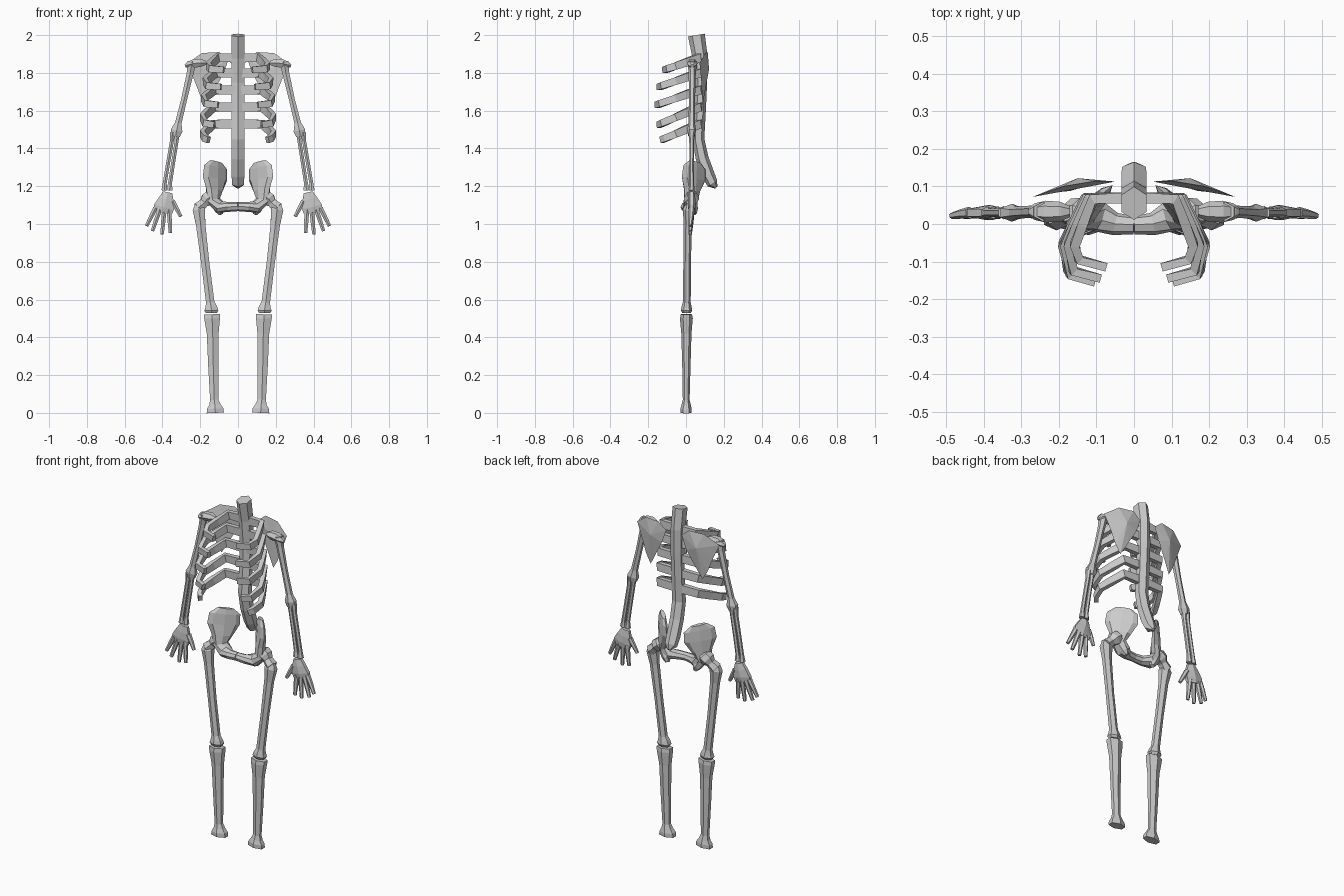
import bpy, math
from mathutils import Vector


def make(name, verts, faces, mirror=True):
    """Flat-shaded mesh object, optionally mirrored over x = 0."""
    me = bpy.data.meshes.new(name)
    me.from_pydata(verts, [], faces)
    import bmesh
    bm = bmesh.new()
    bm.from_mesh(me)
    bmesh.ops.recalc_face_normals(bm, faces=bm.faces)
    bm.to_mesh(me)
    bm.free()
    ob = bpy.data.objects.new(name, me)
    bpy.context.collection.objects.link(ob)
    if mirror:
        ob.modifiers.new("mirror", 'MIRROR').use_mirror_merge = False
    return ob


def tube(name, pts, n=6, ref=(0, 1, 0), mirror=True):
    """Loft along (x, y, z, radius along ref, radius across)."""
    c = [Vector(p[:3]) for p in pts]
    verts, faces = [], []
    off = math.pi / 4 if n == 4 else 0
    for i, p in enumerate(pts):
        t = Vector()
        if i:
            t += (c[i] - c[i - 1]).normalized()
        if i < len(c) - 1:
            t += (c[i + 1] - c[i]).normalized()
        t.normalize()
        u = Vector(ref)
        u = (u - t * u.dot(t)).normalized()
        v = t.cross(u)
        for k in range(n):
            a = off + math.tau * k / n
            verts.append(c[i] + u * p[3] * math.cos(a) + v * p[-1] * math.sin(a))
    for i in range(len(pts) - 1):
        for k in range(n):
            j = (k + 1) % n
            faces.append((i*n + k, i*n + j, i*n + n + j, i*n + n + k))
    faces += [tuple(range(n)), tuple(range(len(verts) - n, len(verts)))]
    return make(name, verts, faces, mirror)


# Spine with tailbone
tube("spine", [(0, .055, 2.0, .045, .039), (0, .075, 1.88, .04, .039),
               (0, .08, 1.75, .032, .039), (0, .075, 1.6, .03, .039),
               (0, .065, 1.45, .032, .039), (0, .085, 1.35, .034, .039),
               (0, .118, 1.26, .034, .039), (0, .14, 1.215, .03, .036),
               (0, .16, 1.193, .008, .01)], mirror=False)

# Five pairs of ribs: scale, back z, tip z, tip x, tip y
ribs = [(.86, 1.88, 1.815, .075, -.115), (.95, 1.80, 1.725, .09, -.145),
        (1.0, 1.71, 1.63, .105, -.155), (1.03, 1.62, 1.525, .125, -.145),
        (1.03, 1.53, 1.445, .155, -.13)]
for i, (s, zb, zt, tx, ty) in enumerate(ribs):
    path = [(.01, .07), (.125 * s, .068), (.158 * s, .0), (.183 * s, -.055),
            (.17 * s, ty + .02), (tx, ty)]
    pts = []
    for k, (x, y) in enumerate(path):
        z = zb + (zt - zb) * min(1, max(0, (.07 - y) / (.07 - ty)))
        pts.append((x, y, z, .034 - .002 * k, .021 - .001 * k))
    tube("rib_%d" % (i + 1), pts, n=4, ref=(0, 0, 1))

# Shoulder blades: lens-shaped plates
outline = [(.05, .113, 1.87), (.10, .115, 1.91), (.19, .10, 1.905), (.27, .072, 1.85),
           (.235, .08, 1.77), (.20, .085, 1.68), (.17, .088, 1.63), (.13, .10, 1.70),
           (.08, .113, 1.79)]
m = len(outline)
make("shoulder_blade", outline + [(.15, .122, 1.82), (.15, .094, 1.82)],
     [(i, (i + 1) % m, c) for i in range(m) for c in (m, m + 1)])

# Pelvis: flared wing narrowing to the front bar
tube("pelvis", [(.115, .05, 1.33, .045, .012), (.118, .045, 1.30, .085, .017),
                (.122, .04, 1.24, .09, .022), (.125, .032, 1.18, .06, .028),
                (.13, .025, 1.125, .042, .032), (.095, .02, 1.09, .042, .034),
                (.05, .0, 1.09, .03, .026), (0, -.003, 1.092, .025, .024)],
     n=8, ref=(.72, -.7, 0))
tube("seat_bone", [(.12, .03, 1.11, .03), (.10, .038, 1.075, .026), (.09, .045, 1.052, .012)])

# Arms
tube("shoulder_joint", [(.17, .033, 1.853, .014, .012), (.195, .033, 1.853, .026, .024),
                        (.235, .033, 1.85, .029, .026), (.265, .033, 1.842, .022, .018),
                        (.28, .033, 1.836, .01, .009)])
tube("upper_arm", [(.243, .033, 1.86, .026, .028), (.253, .033, 1.80, .019, .021),
                   (.285, .032, 1.66, .016, .018), (.316, .03, 1.535, .017, .02),
                   (.325, .03, 1.495, .024, .036), (.33, .03, 1.465, .018, .026)])
for nm, x0, x1 in (("outer", .347, .39), ("inner", .322, .362)):
    tube("forearm_" + nm, [(x0, .03, 1.485, .018, .016), (x0 + .003, .03, 1.44, .013, .012),
                           ((x0 + x1) / 2 + .002, .03, 1.32, .011, .012),
                           (x1 - .002, .03, 1.215, .012, .012), (x1, .03, 1.178, .017, .018)])

# Hands: palm, fingers and thumb
tube("palm", [(.372, .03, 1.168, .016, .028), (.38, .03, 1.13, .02, .047),
              (.392, .03, 1.09, .02, .062), (.397, .03, 1.06, .014, .056)])
fingers = [(.437, 1.085, .484, .99), (.415, 1.075, .453, .963),
           (.39, 1.075, .402, .945), (.365, 1.075, .358, .952), (.345, 1.12, .303, 1.04)]
for i, (x0, z0, x1, z1) in enumerate(fingers):
    tube("finger_%d" % (i + 1), [(x0, .03, z0, .016, .014),
         ((x0 + x1) / 2, .027, (z0 + z1) / 2, .013, .013), (x1, .022, z1, .009, .01)])

# Legs
tube("hip_joint", [(.128, .03, 1.158, .022), (.142, .03, 1.146, .04), (.165, .028, 1.13, .04),
                   (.18, .024, 1.112, .028), (.21, .017, 1.085, .034)])
tube("thigh_bone", [(.21, .015, 1.11, .016, .02), (.207, .013, 1.075, .03, .038),
                    (.198, .01, 1.0, .022, .029), (.174, .006, 0.8, .02, .025),
                    (.147, .004, .585, .021, .026), (.142, .003, .56, .027, .036),
                    (.141, .003, .542, .03, .043), (.141, .003, .528, .022, .034)])
tube("shin_bone", [(.138, .002, .522, .03, .05), (.137, .002, .50, .034, .048),
                   (.134, .002, .42, .027, .036), (.131, .002, .25, .022, .031),
                   (.126, .001, .07, .018, .025), (.123, .001, .045, .024, .034),
                   (.121, 0, .022, .03, .05), (.12, 0, 0, .029, .053)])
